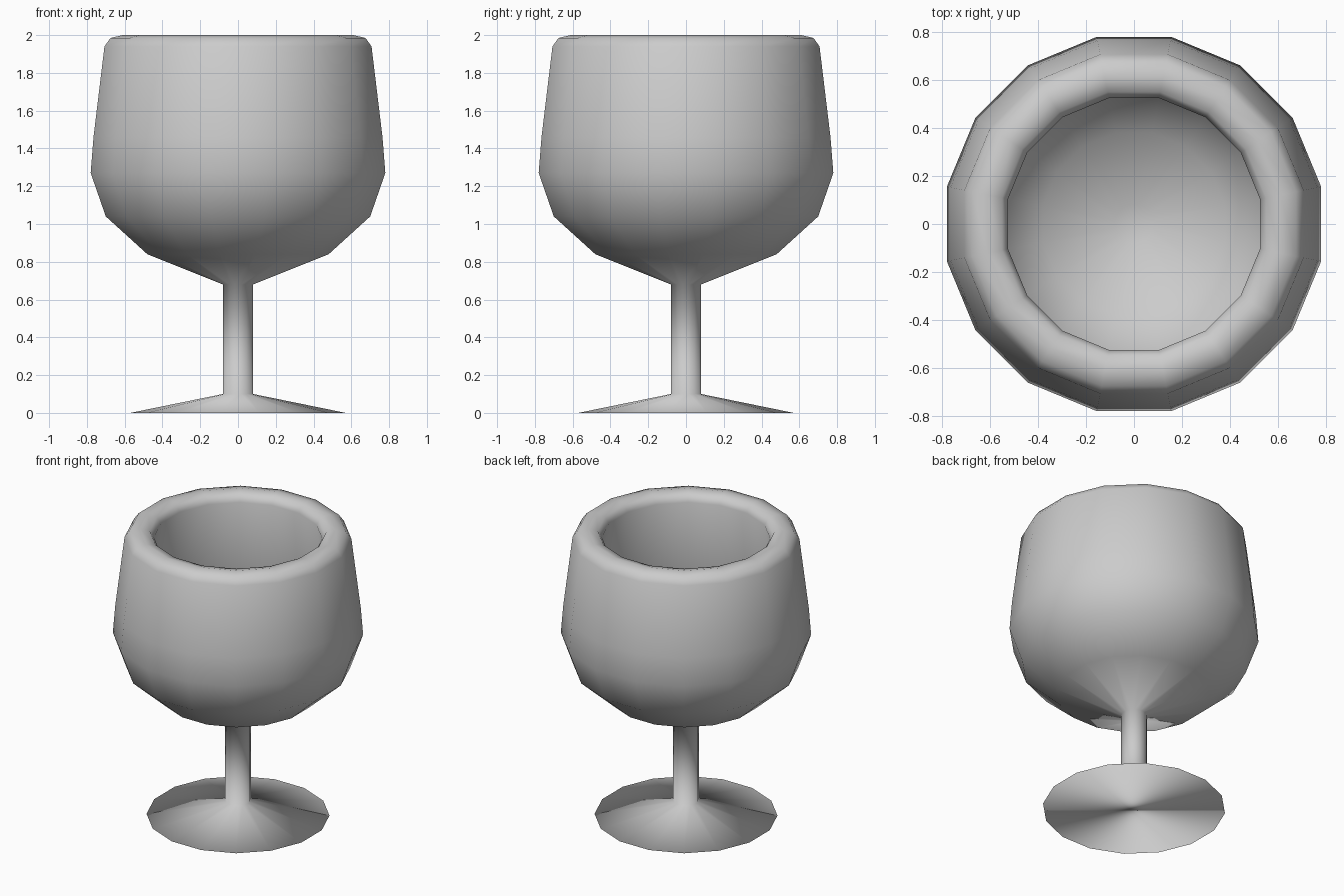
import bpy, bmesh
from math import cos, sin, pi

if "Cube" in bpy.data.objects:
    bpy.data.objects.remove(bpy.data.objects["Cube"])

SIDES = 16
K = 1 / cos(pi / SIDES)   # flat-to-flat half width -> corner radius

# half-profile: foot, stem, outer bowl, rounded rim, inner bowl
PROFILE = [
    (0.57, 0.0), (0.08, 0.10), (0.08, 0.68),
    (0.48, 0.84), (0.70, 1.04), (0.78, 1.27), (0.765, 1.46),
    (0.707, 1.94), (0.675, 1.985), (0.61, 2.0),
    (0.55, 1.985), (0.525, 1.94),
    (0.585, 1.44), (0.595, 1.30), (0.54, 1.14), (0.38, 0.99), (0.08, 0.87),
]


def lathe(name, profile):
    bm = bmesh.new()
    rings = []
    for r, z in profile:
        angles = [(i + 0.5) * 2 * pi / SIDES for i in range(SIDES)]
        rings.append([bm.verts.new((r * K * cos(a), r * K * sin(a), z)) for a in angles])
    for lo, hi in zip(rings, rings[1:]):
        for i in range(SIDES):
            j = (i + 1) % SIDES
            bm.faces.new((lo[i], lo[j], hi[j], hi[i]))
    # flat underside of the foot and floor of the bowl
    bm.faces.new(rings[0][::-1])
    bm.faces.new(rings[-1])
    for f in bm.faces:
        f.smooth = True
    bmesh.ops.recalc_face_normals(bm, faces=bm.faces[:])
    mesh = bpy.data.meshes.new(name)
    bm.to_mesh(mesh)
    bm.free()
    obj = bpy.data.objects.new(name, mesh)
    bpy.context.collection.objects.link(obj)
    return obj


lathe("goblet", PROFILE)
